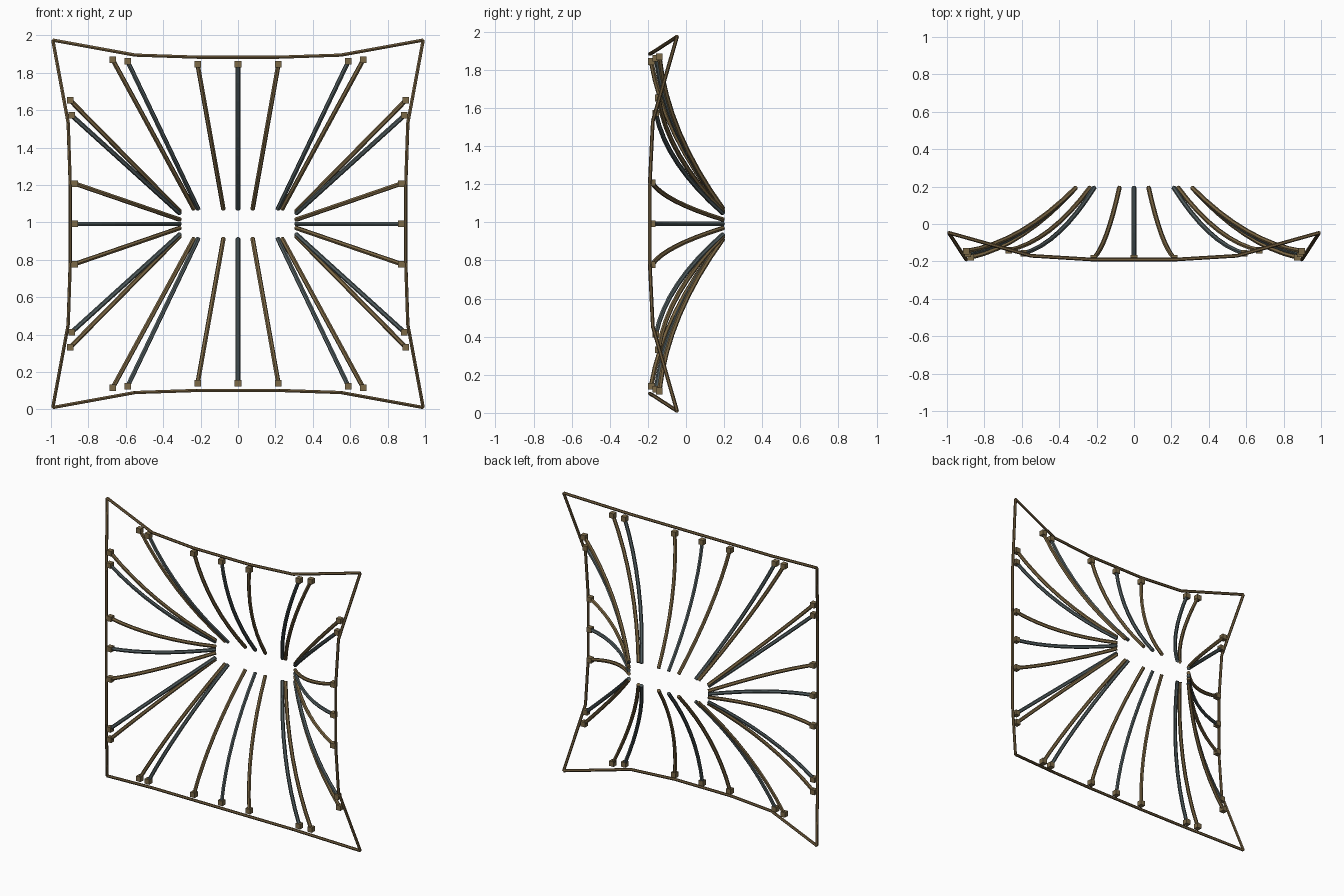
import bpy
from mathutils import Vector

if "Cube" in bpy.data.objects:
    bpy.data.objects.remove(bpy.data.objects["Cube"])

CZ = 0.992          # height of the centre of the grille
SAG = 0.062         # how far each rod bows forward


def material(name, rgb):
    m = bpy.data.materials.new(name)
    m.diffuse_color = (*rgb, 1)
    m.use_nodes = True
    m.node_tree.nodes["Principled BSDF"].inputs["Base Color"].default_value = m.diffuse_color
    return m


BRONZE = material("bronze", (0.190, 0.128, 0.054))
STEEL = material("blue_steel", (0.080, 0.106, 0.110))
BLOCK = material("light_bronze", (0.200, 0.142, 0.064))
RIM = material("rim_bronze", (0.170, 0.112, 0.048))


def tube(name, points, radius, mat):
    """Six-sided tube swept along a list of points."""
    cu = bpy.data.curves.new(name, 'CURVE')
    cu.dimensions = '3D'
    cu.bevel_depth = radius
    cu.bevel_resolution = 1
    cu.use_fill_caps = True
    sp = cu.splines.new('POLY')
    sp.points.add(len(points) - 1)
    for p, co in zip(sp.points, points):
        p.co = (*co, 1)
    cu.materials.append(mat)
    ob = bpy.data.objects.new(name, cu)
    bpy.context.collection.objects.link(ob)
    bpy.ops.object.select_all(action='DESELECT')
    ob.select_set(True)
    bpy.context.view_layer.objects.active = ob
    bpy.ops.object.convert(target='MESH')
    bpy.ops.object.shade_flat()


def rod(name, inner, outer, mat):
    """Bowed rod from the inner opening to the rim, with a block at its tip."""
    a, b = Vector(inner), Vector(outer)
    pts = []
    for i in range(9):
        t = i / 8
        p = a.lerp(b, t)
        p.y -= SAG * 4 * t * (1 - t)
        pts.append(p)
    tube(name, pts, 0.0125, mat)
    bpy.ops.mesh.primitive_cube_add(size=0.035, location=b)
    cube = bpy.context.object
    cube.name = name + "_end_block"
    cube.data.materials.append(BLOCK)


# Outer rim: half the outline, repeated by symmetry, one straight bar per edge
top = [(-0.99, -0.047, 0.982), (-0.55, -0.17, 0.902), (-0.22, -0.19, 0.891),
       (0.22, -0.19, 0.891), (0.55, -0.17, 0.902), (0.99, -0.047, 0.982)]
right = [(0.908, -0.174, 0.54), (0.897, -0.19, 0.21),
         (0.897, -0.19, -0.21), (0.908, -0.174, -0.54)]
half = top + right
rim = [Vector((x, y, z + CZ)) for x, y, z in half + [(-x, y, -z) for x, y, z in half]]
for i, p in enumerate(rim):
    q = rim[(i + 1) % len(rim)]
    tube(f"rim_bar_{i + 1}", [p, q], 0.0098, RIM)

# Rods of one quarter: inner x, inner z, outer x, outer y, outer z, colour
rods = [
    (0.00, 0.078, 0.00, -0.183, 0.852, STEEL),
    (0.078, 0.078, 0.216, -0.183, 0.852, BRONZE),
    (0.212, 0.078, 0.59, -0.157, 0.868, STEEL),
    (0.235, 0.078, 0.67, -0.14, 0.877, BRONZE),
    (0.31, 0.065, 0.897, -0.145, 0.66, BRONZE),
    (0.31, 0.055, 0.89, -0.158, 0.58, STEEL),
    (0.31, 0.022, 0.873, -0.178, 0.215, BRONZE),
    (0.31, 0.00, 0.873, -0.178, 0.00, STEEL),
]
for n, (ix, iz, ox, oy, oz, mat) in enumerate(rods):
    for sx in ((1, -1) if ox else (1,)):
        for sz in ((1, -1) if oz else (1,)):
            side = ("right" if sx > 0 else "left") + ("_upper" if sz > 0 else "_lower")
            rod(f"rod_{n + 1}_{side}", (sx * ix, 0.195, CZ + sz * iz),
                (sx * ox, oy, CZ + sz * oz), mat)
